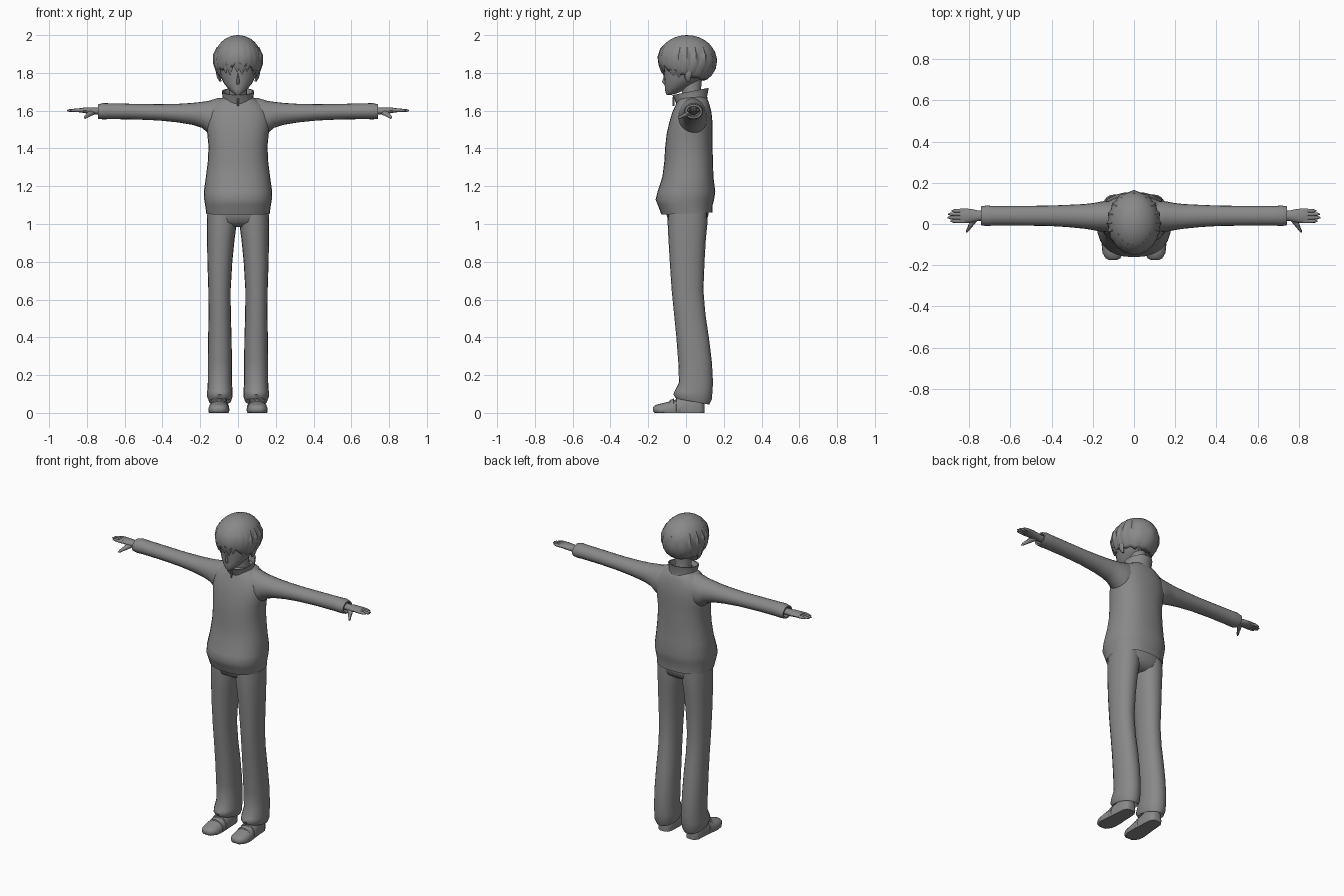
import bpy, bmesh, math, random
from mathutils import Vector

random.seed(4)
grey = bpy.data.materials.new("plain_grey")
grey.diffuse_color = (0.25, 0.25, 0.25, 1)


def finish(name, bm, mirror=False, angle=50, recalc=True):
    """Turn a bmesh into a smooth-shaded object."""
    if recalc:
        bmesh.ops.recalc_face_normals(bm, faces=bm.faces[:])
    me = bpy.data.meshes.new(name)
    bm.to_mesh(me)
    bm.free()
    ob = bpy.data.objects.new(name, me)
    bpy.context.collection.objects.link(ob)
    me.materials.append(grey)
    bpy.ops.object.select_all(action='DESELECT')
    bpy.context.view_layer.objects.active = ob
    ob.select_set(True)
    bpy.ops.object.shade_smooth_by_angle(angle=math.radians(angle))
    if mirror:
        m = ob.modifiers.new("mirror", 'MIRROR')
        m.use_mirror_merge = False
    return ob


def loft(name, axis, rings, n=20, power=2.0, mirror=False, floor=None, angle=50):
    """Skin oval rings (t, cu, cv, ru, rv, tilt) placed along an axis."""
    bm = bmesh.new()
    loops = []
    for t, cu, cv, ru, rv, *tilt in rings:
        k = tilt[0] if tilt else 0
        loop = []
        for i in range(n):
            a = 2 * math.pi * i / n
            c, s = math.cos(a), math.sin(a)
            u = ru * math.copysign(abs(c) ** (2 / power), c)
            v = rv * math.copysign(abs(s) ** (2 / power), s)
            w, u, v = t + k * v, cu + u, cv + v
            co = {'x': (w, u, v), 'y': (u, w, v), 'z': (u, v, w)}[axis]
            if floor is not None:
                co = (co[0], co[1], max(co[2], floor))
            loop.append(bm.verts.new(co))
        loops.append(loop)
    for a, b in zip(loops, loops[1:]):
        for i in range(n):
            j = (i + 1) % n
            bm.faces.new((a[i], a[j], b[j], b[i]))
    bm.faces.new(loops[0])
    bm.faces.new(loops[-1])
    return finish(name, bm, mirror, angle)


# Jacket body, with a bloused hem
loft("jacket_body", 'z', [
    (1.09, 0, 0.005, 0.150, 0.115), (1.055, 0, 0.005, 0.168, 0.135, 0.04),
    (1.10, 0, -0.004, 0.174, 0.145), (1.13, 0, -0.006, 0.179, 0.155),
    (1.17, 0, 0.002, 0.181, 0.153), (1.25, 0, 0.010, 0.170, 0.135),
    (1.33, 0, 0.014, 0.160, 0.129), (1.41, 0, 0.015, 0.156, 0.125),
    (1.48, 0, 0.019, 0.163, 0.121), (1.54, 0, 0.026, 0.170, 0.114),
    (1.59, 0, 0.031, 0.165, 0.104), (1.63, 0, 0.035, 0.140, 0.090),
    (1.655, 0, 0.036, 0.105, 0.080), (1.675, 0, 0.036, 0.070, 0.065)],
    n=28, power=2.35)

# Sleeves, blending out of the shoulders and ending in an open cuff
loft("sleeve", 'x', [
    (0.06, 0.035, 1.570, 0.070, 0.096), (0.11, 0.036, 1.563, 0.078, 0.103),
    (0.155, 0.036, 1.565, 0.074, 0.087), (0.19, 0.036, 1.578, 0.067, 0.069),
    (0.24, 0.037, 1.583, 0.060, 0.058), (0.32, 0.039, 1.587, 0.054, 0.049),
    (0.42, 0.040, 1.591, 0.049, 0.043), (0.55, 0.040, 1.595, 0.048, 0.041),
    (0.68, 0.040, 1.597, 0.047, 0.042), (0.715, 0.040, 1.597, 0.050, 0.043),
    (0.742, 0.040, 1.595, 0.046, 0.038), (0.742, 0.040, 1.595, 0.036, 0.029),
    (0.71, 0.040, 1.597, 0.032, 0.025)], mirror=True)

# Stand-up collar, higher at the back, with a zip pull
loft("collar", 'z', [
    (1.635, 0, 0.034, 0.088, 0.082, 0.10), (1.665, 0, 0.027, 0.080, 0.085, 0.15),
    (1.702, 0, 0.024, 0.086, 0.097, 0.20), (1.702, 0, 0.024, 0.079, 0.089, 0.20),
    (1.660, 0, 0.028, 0.070, 0.074, 0.15)], n=24)
loft("zip_pull", 'z', [(1.625, 0, -0.066, 0.005, 0.005),
                       (1.655, 0, -0.066, 0.006, 0.005),
                       (1.672, 0, -0.068, 0.003, 0.004)], n=6)

# Trousers
loft("trouser_hips", 'z', [
    (1.11, 0, 0.008, 0.158, 0.112), (1.05, 0, 0.008, 0.162, 0.111),
    (1.01, 0, 0.008, 0.158, 0.100), (0.985, 0, 0.010, 0.120, 0.060)],
    n=24, power=2.4)
loft("trouser_leg", 'z', [
    (1.07, 0.084, 0.008, 0.078, 0.104), (1.00, 0.086, 0.008, 0.079, 0.105),
    (0.92, 0.091, 0.006, 0.073, 0.099), (0.80, 0.096, 0.006, 0.066, 0.092),
    (0.65, 0.098, 0.008, 0.059, 0.084), (0.52, 0.097, 0.020, 0.059, 0.083),
    (0.40, 0.096, 0.035, 0.062, 0.086), (0.27, 0.096, 0.048, 0.064, 0.089),
    (0.16, 0.096, 0.053, 0.064, 0.090), (0.115, 0.096, 0.040, 0.067, 0.100),
    (0.085, 0.096, 0.035, 0.067, 0.102, -0.12), (0.060, 0.096, 0.035, 0.058, 0.088, -0.18),
    (0.085, 0.096, 0.035, 0.046, 0.070, -0.15)],
    n=20, power=2.2, mirror=True)

# Shoes with a flat sole and two straps
loft("shoe", 'y', [
    (-0.175, 0.102, 0.018, 0.018, 0.010), (-0.166, 0.102, 0.018, 0.036, 0.022),
    (-0.140, 0.102, 0.014, 0.051, 0.034), (-0.100, 0.102, 0.014, 0.055, 0.043),
    (-0.060, 0.100, 0.014, 0.053, 0.054), (-0.020, 0.099, 0.014, 0.049, 0.076),
    (0.030, 0.098, 0.014, 0.046, 0.090), (0.070, 0.098, 0.014, 0.043, 0.084),
    (0.090, 0.098, 0.014, 0.032, 0.066), (0.097, 0.098, 0.014, 0.018, 0.040)],
    power=2.3, mirror=True, floor=0.0)
for i, (y, h) in enumerate([(-0.075, 0.054), (-0.040, 0.070)]):
    loft(f"shoe_strap_{i + 1}", 'y', [
        (y - 0.012, 0.1, 0.014, 0.053, h - 0.006), (y - 0.010, 0.1, 0.014, 0.055, h),
        (y + 0.010, 0.1, 0.014, 0.053, h + 0.008), (y + 0.012, 0.1, 0.014, 0.050, h + 0.004)],
        n=16, mirror=True, floor=0.004)

# Hands: palm, four fingers and a thumb
loft("palm", 'x', [
    (0.70, 0.040, 1.597, 0.024, 0.020), (0.755, 0.040, 1.598, 0.025, 0.019),
    (0.785, 0.040, 1.600, 0.032, 0.018), (0.82, 0.040, 1.602, 0.036, 0.014),
    (0.845, 0.040, 1.602, 0.034, 0.010)], n=14, mirror=True)
for name, y, tip in [("index", 0.014, 0.890), ("middle", 0.031, 0.905),
                     ("ring", 0.048, 0.902), ("little", 0.064, 0.885)]:
    loft(name + "_finger", 'x', [
        (0.82, y, 1.602, 0.010, 0.010), (0.86, y, 1.602, 0.010, 0.009),
        (tip - 0.012, y, 1.601, 0.008, 0.007), (tip, y, 1.601, 0.003, 0.003)],
        n=8, mirror=True)
loft("thumb", 'y', [
    (0.040, 0.765, 1.594, 0.020, 0.015), (0.010, 0.782, 1.585, 0.017, 0.014),
    (-0.015, 0.797, 1.574, 0.011, 0.011), (-0.032, 0.808, 1.565, 0.008, 0.008),
    (-0.042, 0.812, 1.561, 0.003, 0.003)], n=8, mirror=True)

# Head, neck, nose and ears
loft("neck", 'z', [(1.63, 0, 0.038, 0.054, 0.055), (1.70, 0, 0.028, 0.047, 0.050),
                   (1.77, 0, 0.025, 0.050, 0.060)], n=16)
loft("head", 'z', [
    (1.684, 0, -0.088, 0.012, 0.014), (1.695, 0, -0.074, 0.028, 0.034),
    (1.715, 0, -0.056, 0.050, 0.056), (1.745, 0, -0.030, 0.075, 0.083),
    (1.78, 0, -0.008, 0.092, 0.108), (1.82, 0, 0.002, 0.102, 0.122),
    (1.87, 0, 0.005, 0.105, 0.128), (1.93, 0, 0.005, 0.088, 0.108),
    (1.97, 0, 0.005, 0.050, 0.060)], n=20)
loft("nose", 'z', [(1.738, 0, -0.108, 0.008, 0.006), (1.752, 0, -0.113, 0.009, 0.014),
                   (1.775, 0, -0.112, 0.006, 0.008), (1.80, 0, -0.114, 0.003, 0.004)], n=8)
loft("ear", 'z', [(1.755, 0.093, 0.012, 0.006, 0.008), (1.775, 0.101, 0.010, 0.010, 0.016),
                  (1.80, 0.107, 0.015, 0.010, 0.020), (1.82, 0.105, 0.015, 0.005, 0.010)],
     n=8, mirror=True)


def hair_point(az, th, out=0.0):
    """Point on the hair volume; azimuth 0 faces front, th runs down from the crown."""
    s = max(math.sin(th), 0)
    r = s if th < math.pi / 2 else s ** 0.5
    return Vector(((0.125 + out) * r * math.sin(az),
                   0.006 - (0.152 + out) * r * math.cos(az),
                   1.875 + (0.125 + out * 0.3) * math.cos(th)))


# Hair cap with a jagged rim, short in front and long at the nape
bm = bmesh.new()
N, R = 48, 12
rim = []
for i in range(N):
    f = (1 - math.cos(2 * math.pi * i / N)) / 2
    base = 100 + 76 * f - 26 * f * f
    rim.append(math.radians(base + (0, 5, 11, 5)[i % 4] * random.uniform(0.6, 1)))
top = bm.verts.new((0, 0.006, 2.0))
rows = [[bm.verts.new(hair_point(2 * math.pi * i / N, rim[i] * k / R)) for i in range(N)]
        for k in range(1, R + 1)]
for i in range(N):
    j = (i + 1) % N
    bm.faces.new((top, rows[0][i], rows[0][j]))
    for a, b in zip(rows, rows[1:]):
        bm.faces.new((a[i], b[i], b[j], a[j]))
cap = finish("hair_cap", bm, recalc=False)
cap.modifiers.new("thickness", 'SOLIDIFY').thickness = 0.012


def tuft(name, az, width, start, tip, sway, out=0.006):
    """Flat pointed lock of hair following the cap."""
    bm = bmesh.new()
    loops = []
    for k, w in enumerate((0.35, 0.9, 1.0, 0.75, 0.04)):
        t = k / 4
        a = math.radians(az + sway * t * t)
        th = math.radians(start + (tip - start) * t)
        side = Vector((math.cos(a), math.sin(a), 0)) * width * w
        o = out * math.sin(math.pi * min(t + 0.12, 1))
        mid, inner = hair_point(a, th, o), hair_point(a, th, -0.010)
        loops.append([bm.verts.new(p) for p in
                      (mid, hair_point(a, th, -0.004) + side, inner, hair_point(a, th, -0.004) - side)])
    for a, b in zip(loops, loops[1:]):
        for i in range(4):
            bm.faces.new((a[i], a[(i + 1) % 4], b[(i + 1) % 4], b[i]))
    bm.faces.new(loops[0])
    bm.faces.new(loops[-1])
    finish(name, bm)


# Fringe, side locks and nape locks
for i, (az, tip) in enumerate([(-58, 136), (-38, 128), (-20, 134), (-3, 126),
                               (12, 135), (28, 124), (42, 132), (60, 138)]):
    tuft(f"fringe_lock_{i + 1}", az, 0.027, 45, tip, random.uniform(-9, 9))
for i, (az, tip) in enumerate([(74, 152), (90, 142), (108, 146), (128, 148)]):
    for s, side in ((1, "left"), (-1, "right")):
        tuft(f"{side}_lock_{i + 1}", s * az, 0.026, 60, tip + random.uniform(-4, 4), -s * 7, 0.010)
for i, az in enumerate((150, 180, 210)):
    tuft(f"nape_lock_{i + 1}", az, 0.032, 70, 158, 0, 0.008)
